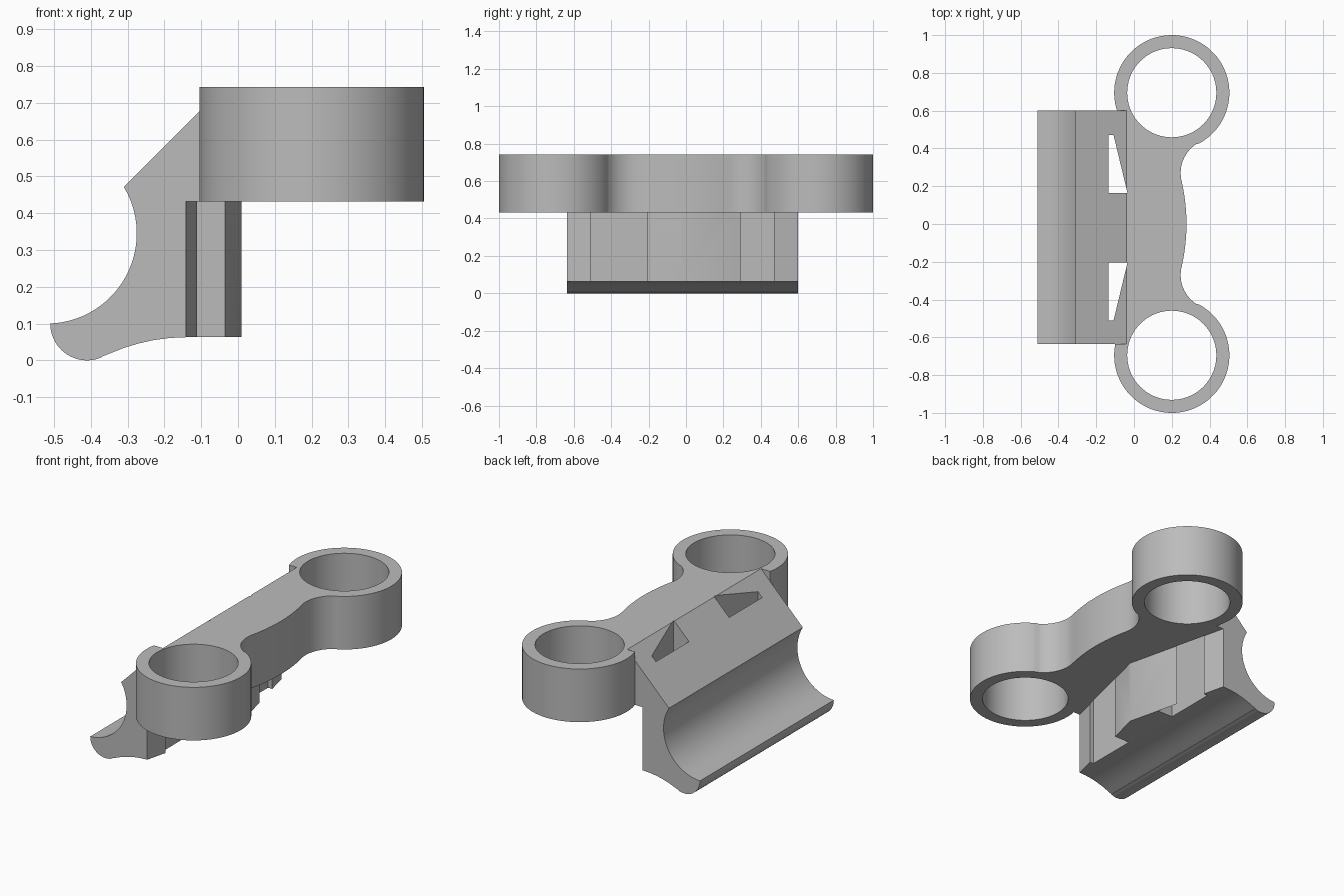
import bpy, math
from mathutils import Vector

if "Cube" in bpy.data.objects:
    bpy.data.objects.remove(bpy.data.objects["Cube"])

Z0, Z1 = 0.432, 0.742            # clamp plate bottom / top
RX, RY, RO, RI = 0.2, 0.695, 0.305, 0.236   # ring centre and radii
Y0, Y1 = -0.635, 0.6             # saddle ends

grey = bpy.data.materials.new("plain grey")
grey.diffuse_color = (0.5, 0.5, 0.5, 1)
grey.use_nodes = True
grey.node_tree.nodes["Principled BSDF"].inputs["Base Color"].default_value = grey.diffuse_color


def arc(cx, cy, r, a0, a1, n):
    return [(cx + r * math.cos(math.radians(a0 + (a1 - a0) * i / n)),
             cy + r * math.sin(math.radians(a0 + (a1 - a0) * i / n))) for i in range(n + 1)]


def prism(name, pts, lo, hi, axis="z"):
    """Extrude a closed 2D outline along z, or along y when it is an xz profile."""
    n = len(pts)
    place = (lambda p, h: (p[0], p[1], h)) if axis == "z" else (lambda p, h: (p[0], h, p[1]))
    verts = [place(p, lo) for p in pts] + [place(p, hi) for p in pts]
    faces = [list(range(n))[::-1], list(range(n, 2 * n))]
    faces += [[i, (i + 1) % n, (i + 1) % n + n, i + n] for i in range(n)]
    area = sum(pts[i][0] * pts[(i + 1) % n][1] - pts[(i + 1) % n][0] * pts[i][1] for i in range(n))
    if (area < 0) != (axis == "y"):      # keep normals pointing outward
        faces = [f[::-1] for f in faces]
    me = bpy.data.meshes.new(name)
    me.from_pydata(verts, [], faces)
    me.materials.append(grey)
    ob = bpy.data.objects.new(name, me)
    bpy.context.collection.objects.link(ob)
    return ob


def combine(target, other, op):
    """Apply a boolean and discard the helper."""
    m = target.modifiers.new("bool", 'BOOLEAN')
    m.operation, m.object, m.solver = op, other, 'EXACT'
    bpy.context.view_layer.objects.active = target
    bpy.ops.object.modifier_apply(modifier=m.name)
    bpy.data.objects.remove(other)


# Saddle: concave cradle, rounded lip, sloped shoulder
profile = arc(-0.52, 0.345, 0.245, -87.5, 31, 28)
profile += [(-0.04, Z1), (0.03, Z1), (0.03, 0.063), (-0.14, 0.063)]
profile += [(-0.185, 0.061), (-0.23, 0.055), (-0.27, 0.046), (-0.31, 0.034), (-0.345, 0.02), (-0.37, 0.01)]
profile += arc(-0.41, 0.1, 0.1, 293, 180, 14)
saddle = prism("bracket", profile, Y0, Y1, "y")

# Shallow V-shaped back face below the plate
vee = [(-0.149, Y0 - 0.03), (0.01, -0.02), (-0.149, 0.64), (0.3, 0.64), (0.3, Y0 - 0.03)]
combine(saddle, prism("vee_cutter", vee, -0.1, Z0), 'DIFFERENCE')

# Double-ring plate outline with a waisted outer edge
upper = arc(RX, RY, RO, -61.6, 218.1, 72)
fillet = arc(0.43, 0.27, 0.183, 190, 118.4, 14)
waist = [(0.278 - 0.5 * y * y, y) for y in [-0.2 + 0.04 * i for i in range(11)]]
mirror = lambda pts: [(x, -y) for x, y in reversed(pts)]
outline = upper + mirror(upper) + mirror(fillet)[1:] + waist + fillet[:-1]
plate = prism("clamp_plate", outline, Z0, Z1)

# Trim the rings to the sloped shoulder
wedge = [(-0.31, 0.4712), (-0.04, Z1), (-0.04, 0.9), (-0.4, 0.9), (-0.4, 0.3806)]
combine(plate, prism("shoulder_cutter", wedge, Y0, Y1, "y"), 'DIFFERENCE')
combine(saddle, plate, 'UNION')

# Tapered slots through the shoulder
for s in (1, -1):
    slot = [(-0.135, -0.02 + s * 0.49), (-0.108, -0.02 + s * 0.49),
            (-0.0346, -0.02 + s * 0.185), (-0.135, -0.02 + s * 0.185)]
    combine(saddle, prism("slot_cutter", slot, -0.1, 0.9), 'DIFFERENCE')

# Ring bores
for s in (1, -1):
    bore = arc(RX, s * RY, RI, 0, 360, 72)[:-1]
    combine(saddle, prism("bore_cutter", bore, Z0 - 0.1, 0.9), 'DIFFERENCE')

bpy.ops.object.select_all(action='DESELECT')
saddle.select_set(True)
bpy.context.view_layer.objects.active = saddle
bpy.ops.object.shade_smooth_by_angle(angle=math.radians(30))
